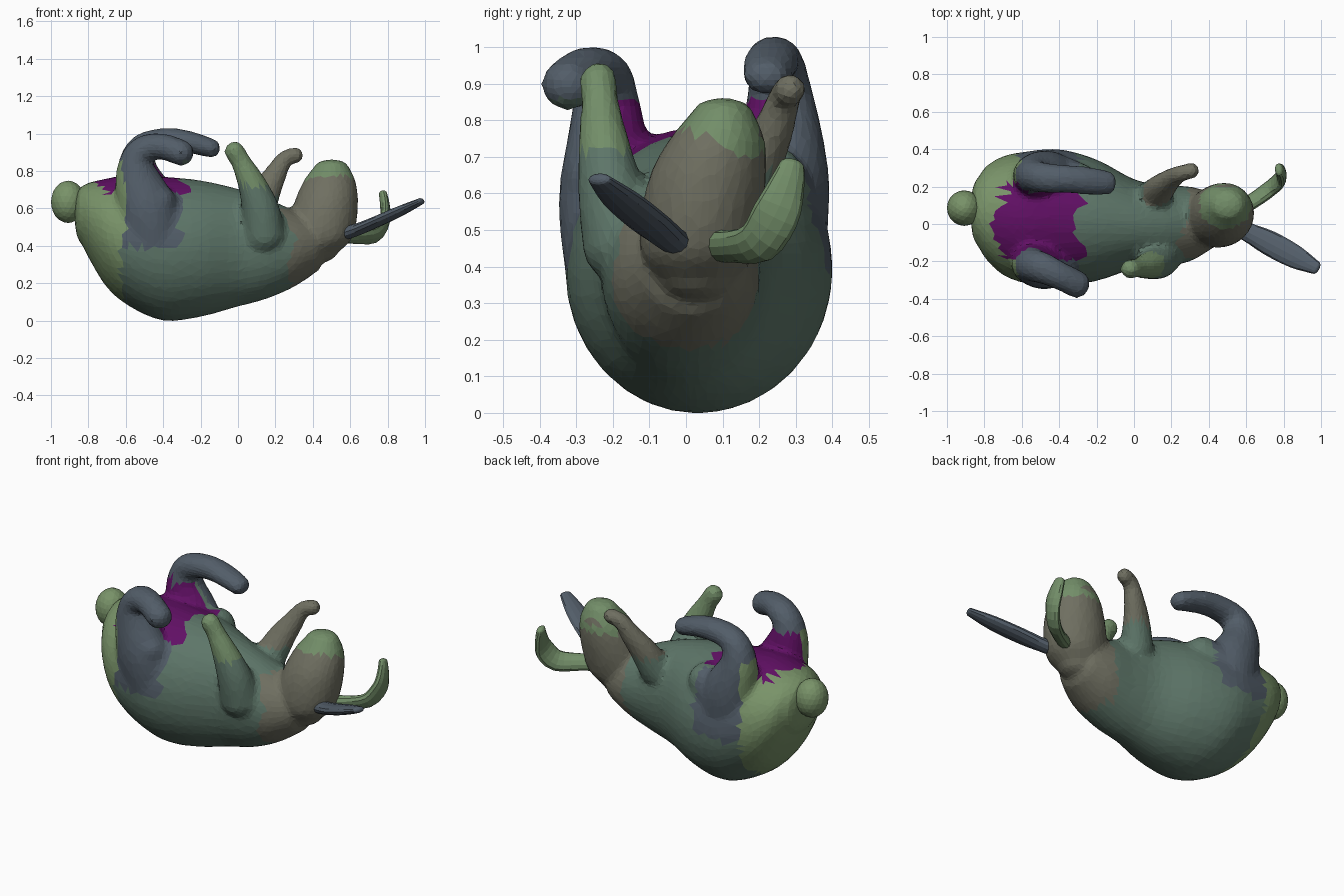
import bpy, bmesh, math
from mathutils import Vector

if "Cube" in bpy.data.objects:
    bpy.data.objects.remove(bpy.data.objects["Cube"])


def spline(pts, n):
    """Catmull-Rom through stations (x, y, z, wide radius, thin radius)."""
    out = []
    for i in range(len(pts) - 1):
        a, b = pts[max(i - 1, 0)], pts[i]
        c, d = pts[i + 1], pts[min(i + 2, len(pts) - 1)]
        for k in range(n):
            t = k / n
            out.append([0.5 * (2 * q + (r - p) * t + (2 * p - 5 * q + 4 * r - s) * t * t
                               + (3 * q - p - 3 * r + s) * t ** 3)
                        for p, q, r, s in zip(a, b, c, d)])
    return out + [list(pts[-1])]


def loft(bm, pts, wide=(0, 1, 0), axis=None, cap=0.9, sides=20, n=4):
    """Closed tube of elliptical sections with rounded ends."""
    st = spline([tuple(p) if len(p) == 5 else tuple(p) + (p[3],) for p in pts], n)
    secs = []
    for i, s in enumerate(st):
        t = Vector(axis) if axis else (Vector(st[min(i + 1, len(st) - 1)][:3])
                                       - Vector(st[max(i - 1, 0)][:3])).normalized()
        secs.append((Vector(s[:3]), t, s[3], s[4]))

    def rounded(sec, sign):
        p, t, a, b = sec
        return [(p + t * sign * cap * min(a, b) * math.sin(u), t, a * math.cos(u), b * math.cos(u))
                for u in (0.4, 0.8, 1.15, 1.45)]
    secs = rounded(secs[0], -1)[::-1] + secs + rounded(secs[-1], 1)
    rings = []
    for p, t, a, b in secs:
        w = Vector(wide)
        w = (w - t * w.dot(t)).normalized()
        v = t.cross(w)
        rings.append([bm.verts.new(p + w * a * math.cos(u) + v * b * math.sin(u))
                      for u in (2 * math.pi * k / sides for k in range(sides))])
    for r0, r1 in zip(rings, rings[1:]):
        for k in range(sides):
            j = (k + 1) % sides
            bm.faces.new((r0[k], r0[j], r1[j], r1[k]))
    bm.faces.new(rings[0][::-1])
    bm.faces.new(rings[-1])


def finish(bm, name):
    bmesh.ops.recalc_face_normals(bm, faces=bm.faces)
    me = bpy.data.meshes.new(name)
    bm.to_mesh(me)
    bm.free()
    ob = bpy.data.objects.new(name, me)
    bpy.context.collection.objects.link(ob)
    return ob


def material(name, rgb):
    m = bpy.data.materials.new(name)
    m.diffuse_color = (*rgb, 1)
    m.use_nodes = True
    m.node_tree.nodes["Principled BSDF"].inputs["Base Color"].default_value = m.diffuse_color
    return m


olive = material("olive", (0.19, 0.29, 0.14))
sage = material("sage", (0.11, 0.18, 0.14))
slate = material("slate", (0.085, 0.11, 0.14))
purple = material("purple", (0.12, 0.005, 0.13))
taupe = material("taupe", (0.16, 0.16, 0.12))
moss = material("moss", (0.17, 0.27, 0.14))

bm = bmesh.new()
# Torso, rump to neck
loft(bm, [(-.835, .065, .565, .18, .155), (-.79, .06, .53, .25, .21), (-.7, .045, .468, .318, .292),
          (-.58, .035, .428, .352, .352), (-.4, .035, .385, .365, .385), (-.2, .02, .385, .325, .365),
          (0, 0, .39, .24, .315), (.15, -.01, .385, .22, .27), (.3, 0, .385, .20, .205),
          (.42, .02, .40, .15, .14)], axis=(1, 0, 0), cap=.25, sides=32)
# Head, muzzle pointing up
loft(bm, [(.43, .03, .36, .10, .10), (.445, .03, .43, .15, .16), (.455, .04, .53, .165, .18),
          (.475, .06, .65, .16, .168), (.49, .085, .75, .13, .138), (.5, .1, .82, .085, .095)],
     axis=(0, 0, 1), cap=.5, sides=24)
# Hind legs: thigh, ankle and folded foot
loft(bm, [(-.44, -.18, .38, .15), (-.48, -.215, .58, .135, .16), (-.535, -.215, .75, .11, .125),
          (-.54, -.22, .86, .09, .09), (-.49, -.235, .92, .085, .075), (-.40, -.275, .93, .075, .07),
          (-.30, -.325, .895, .075, .07)])
loft(bm, [(-.44, .22, .42, .16), (-.48, .255, .62, .14, .16), (-.535, .26, .79, .108, .115),
          (-.525, .255, .90, .085), (-.46, .245, .95, .08, .07), (-.35, .24, .965, .075, .065),
          (-.24, .23, .95, .075, .058), (-.14, .22, .92, .065, .052)])
# Knees
loft(bm, [(-.5, -.21, .52, .13), (-.42, -.235, .64, .095)])
loft(bm, [(-.45, .25, .54, .14), (-.29, .225, .64, .1)])
# Front legs with paws
loft(bm, [(.14, -.17, .46, .115), (.12, -.205, .6, .092, .10), (.07, -.225, .74, .07, .075),
          (.015, -.235, .85, .052, .055), (-.022, -.24, .91, .053, .055)])
loft(bm, [(.10, .14, .56, .095), (.15, .20, .69, .07, .08), (.205, .245, .79, .055, .06),
          (.25, .27, .865, .045), (.31, .285, .885, .045, .045)])
rabbit = finish(bm, "rabbit_body")

# Fuse the body parts into one faceted skin
mod = rabbit.modifiers.new("fuse", 'REMESH')
mod.mode, mod.voxel_size = 'VOXEL', 0.018
mod = rabbit.modifiers.new("soften", 'SMOOTH')
mod.factor, mod.iterations = 0.5, 6
mod = rabbit.modifiers.new("facets", 'DECIMATE')
mod.ratio = 0.2
dg = bpy.context.evaluated_depsgraph_get()
rabbit.data = bpy.data.meshes.new_from_object(rabbit.evaluated_get(dg))
rabbit.modifiers.clear()

# Colour patches of the coat
rabbit.data.materials.clear()
for m in (sage, olive, slate, purple, taupe, moss):
    rabbit.data.materials.append(m)
for f in rabbit.data.polygons:
    x, y, z = f.center
    wob = 0.03 * math.sin(17 * y + 11 * z)
    idx = 0
    if x > .27 + wob and z < .9 and not (y > .2 and z > .75):
        idx = 4 if z < .74 + wob else 5
    elif y > .1 and x > .05 and z > .66:
        idx = 4
    elif y < -.1 and x > -.1 and z > .72:
        idx = 5
    elif x < -.05 and z > .86:
        idx = 2
    elif -.73 < x + wob < -.3 and z > .67 and -.19 < y < .22:
        idx = 3
    elif x < -.61 + wob * .5:
        idx = 1
    elif abs(y - .03) > .22 and x < -.3 and z > .42 + wob:
        idx = 2
    elif x < -.45 and z > .7:
        idx = 2
    f.material_index = idx
    f.use_smooth = False

# Tail
bm = bmesh.new()
bmesh.ops.create_icosphere(bm, subdivisions=3, radius=1)
for v in bm.verts:
    v.co = Vector((v.co.x * .092 - .908, v.co.y * .095 + .085, v.co.z * .113 + .635))
finish(bm, "tail").data.materials.append(olive)

# Ears: one straight, one bent upward
bm = bmesh.new()
loft(bm, [(.48, .01, .455, .05, .04), (.6, -.04, .475, .05, .035), (.72, -.10, .52, .066, .03),
          (.86, -.175, .583, .062, .027), (.975, -.235, .637, .035, .018)],
     wide=(.44, .9, 0), sides=12, n=3)
finish(bm, "straight_ear").data.materials.append(slate)
bm = bmesh.new()
loft(bm, [(.5, .05, .46, .05, .04), (.63, .12, .455, .05, .035), (.735, .195, .465, .06, .032),
          (.785, .245, .54, .065, .028), (.785, .275, .62, .05, .026), (.775, .29, .675, .035, .022)],
     wide=(0, .7, -.7), sides=12, n=3)
finish(bm, "bent_ear").data.materials.append(moss)
